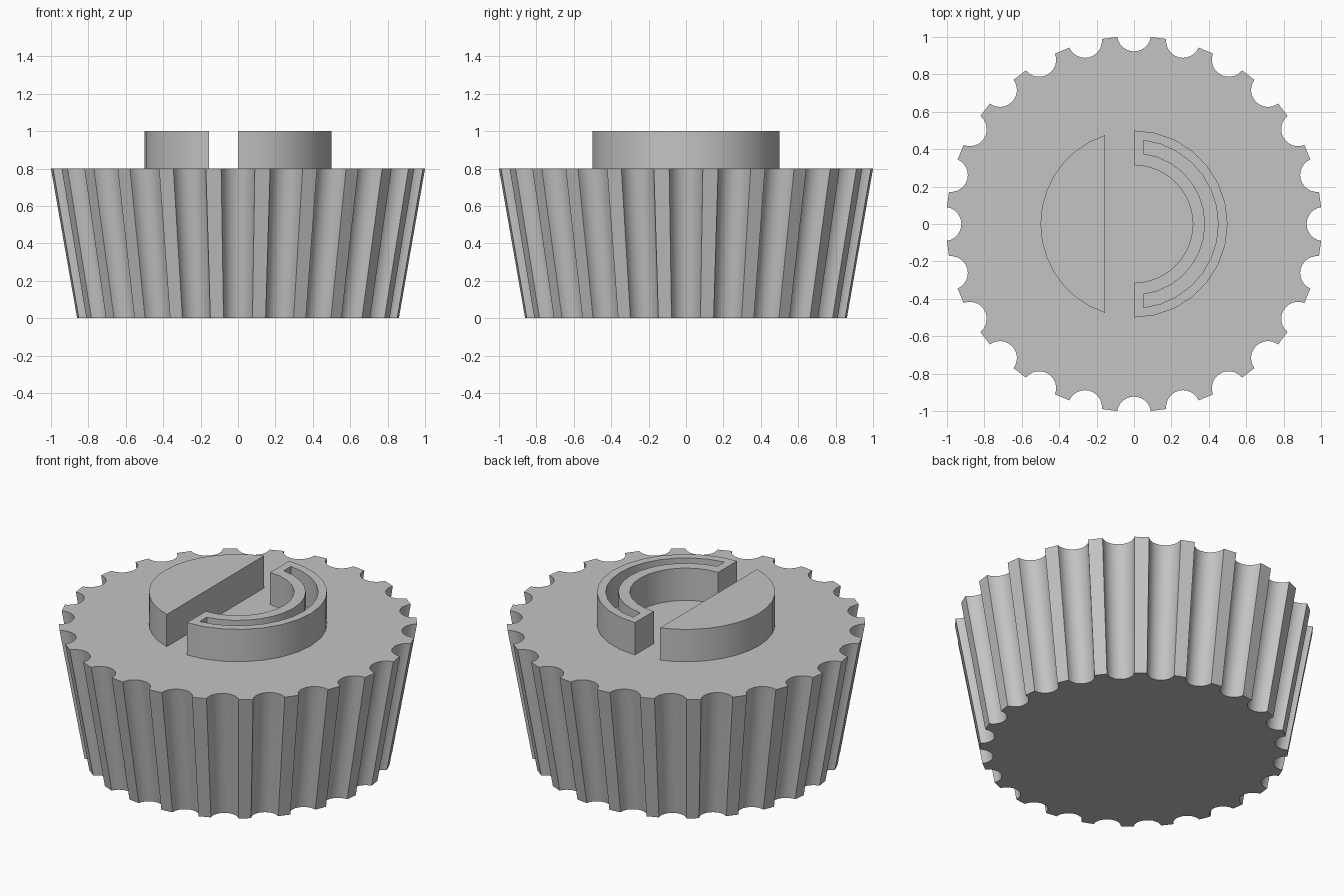
import bpy
import bmesh
from math import acos, cos, sin, pi, radians
from mathutils import Matrix, Vector

default = bpy.data.objects.get("Cube")
if default:
    bpy.data.objects.remove(default)

# Single plain grey finish
GREY = (0.55, 0.55, 0.55, 1)
grey = bpy.data.materials.new("plain grey")
grey.use_nodes = True
grey.diffuse_color = GREY
grey.node_tree.nodes["Principled BSDF"].inputs["Base Color"].default_value = GREY

BODY_TOP, TOTAL = 0.80, 1.0
KNOB_R = 0.5


def arc(radius, start, end, steps=14, cx=0.0):
    """Points along an arc, angles in radians."""
    angles = [start + (end - start) * i / steps for i in range(steps + 1)]
    return [Vector((cx + radius * cos(a), radius * sin(a), 0)) for a in angles]


def loft(name, outline, z0, z1, bottom_scale=1.0, hole=None):
    """Solid between two scaled copies of an outline, with an optional through hole."""
    bm = bmesh.new()
    loops = [outline] + ([hole] if hole else [])
    caps = {z0: [], z1: []}
    for pts in loops:
        low = [bm.verts.new((p.x * bottom_scale, p.y * bottom_scale, z0)) for p in pts]
        high = [bm.verts.new((p.x, p.y, z1)) for p in pts]
        n = len(pts)
        for i in range(n):
            j = (i + 1) % n
            bm.faces.new((low[i], low[j], high[j], high[i]))
        caps[z0].append(low)
        caps[z1].append(high)
    for rings in caps.values():
        if hole:
            edges = [bm.edges.get((r[i - 1], r[i])) for r in rings for i in range(len(r))]
            bmesh.ops.triangle_fill(bm, edges=edges, use_beauty=True)
        else:
            bm.faces.new(rings[0])
    bmesh.ops.recalc_face_normals(bm, faces=bm.faces)
    mesh = bpy.data.meshes.new(name)
    bm.to_mesh(mesh)
    bm.free()
    mesh.materials.append(grey)
    obj = bpy.data.objects.new(name, mesh)
    bpy.context.collection.objects.link(obj)
    bpy.ops.object.select_all(action="DESELECT")
    obj.select_set(True)
    bpy.context.view_layer.objects.active = obj
    bpy.ops.object.shade_smooth_by_angle(angle=radians(25))
    return obj


# Tapered body with round flutes all the way around
FLUTES = 24
sweep = radians(81.2)
flute = arc(0.091, pi + sweep, pi - sweep, 12, cx=1.014)
body_outline = []
for k in range(FLUTES):
    turn = Matrix.Rotation(2 * pi * k / FLUTES, 3, "Z")
    body_outline += [turn @ p for p in flute]
loft("fluted_body", body_outline, 0, BODY_TOP, bottom_scale=0.86)

# Solid segment on the left of the raised top
half = acos(0.155 / KNOB_R)
loft("solid_segment", arc(KNOB_R, pi - half, pi + half), BODY_TOP, TOTAL)

# Half ring opposite it, with a curved slot
ring = arc(KNOB_R, -pi / 2, pi / 2) + arc(0.315, pi / 2, -pi / 2)
out_a, in_a = acos(0.05 / 0.45), acos(0.05 / 0.38)
slot = arc(0.45, -out_a, out_a) + arc(0.38, in_a, -in_a)
loft("slotted_half_ring", ring, BODY_TOP, TOTAL, hole=slot)
